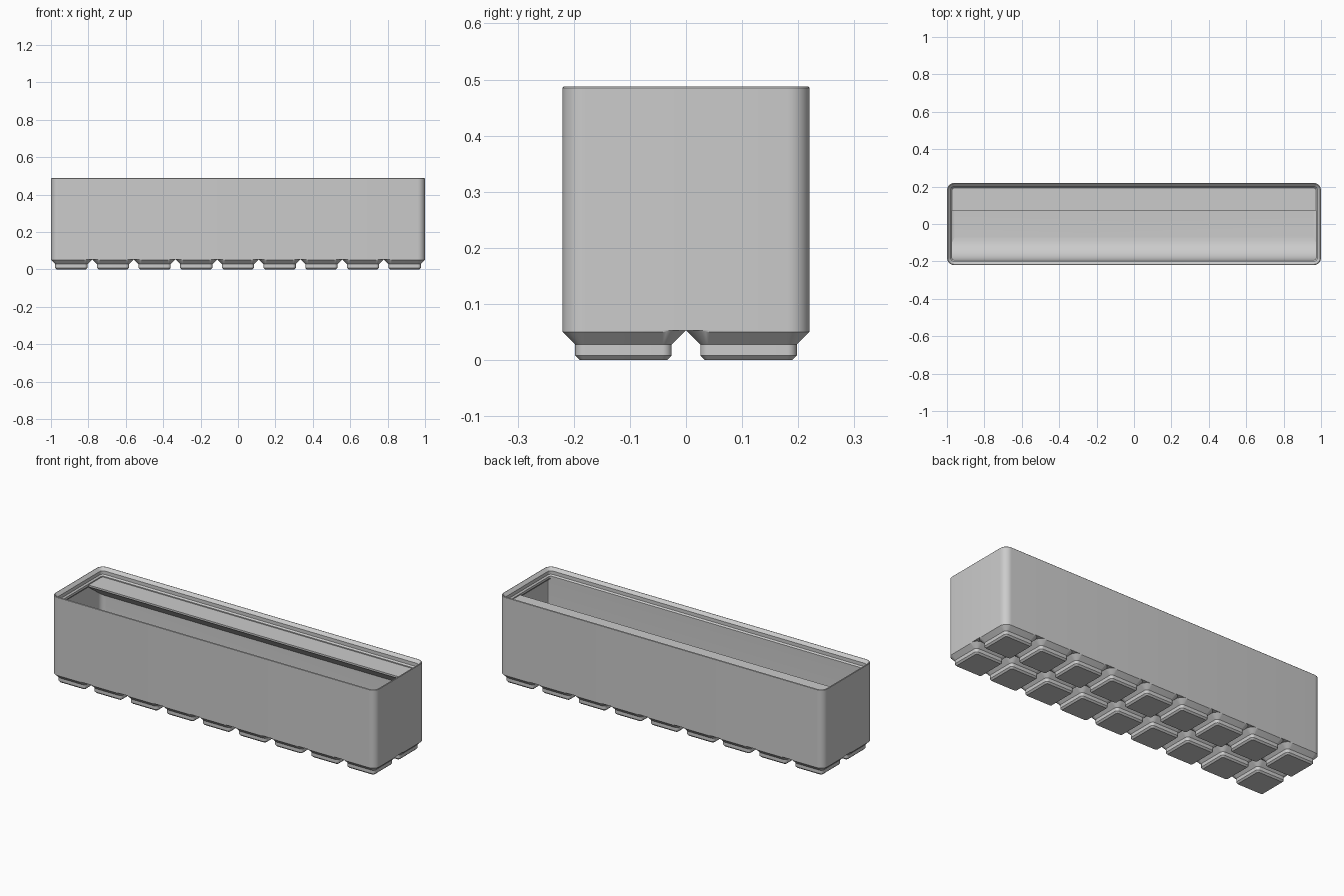
import bpy, bmesh, math
from mathutils import Vector

cube = bpy.data.objects.get("Cube")
if cube:
    bpy.data.objects.remove(cube, do_unlink=True)

HX, HY, R = 1.0, 0.2202, 0.0398     # half length, half depth, corner radius
PITCH = 0.2228
BASE, FLOOR, WALL, LIP = 0.053, 0.0743, 0.0101, 0.0276

grey = bpy.data.materials.new("plain grey")
grey.use_nodes = True
grey.diffuse_color = (0.6, 0.6, 0.6, 1)
grey.node_tree.nodes["Principled BSDF"].inputs["Base Color"].default_value = (0.6, 0.6, 0.6, 1)


def rounded_rect(hx, hy, r, z, steps=8):
    pts = []
    for k, (sx, sy) in enumerate([(1, 1), (-1, 1), (-1, -1), (1, -1)]):
        for i in range(steps + 1):
            a = math.pi / 2 * (k + i / steps)
            pts.append(Vector((sx * (hx - r) + r * math.cos(a),
                               sy * (hy - r) + r * math.sin(a), z)))
    return pts


def loft(bm, rings):
    """Skin stacked rings and cap both ends."""
    loops = [[bm.verts.new(p) for p in ring] for ring in rings]
    n = len(loops[0])
    for a, b in zip(loops, loops[1:]):
        for i in range(n):
            j = (i + 1) % n
            bm.faces.new((a[i], a[j], b[j], b[i]))
    bm.faces.new(loops[0][::-1])
    bm.faces.new(loops[-1])


def finish(name, bm):
    bmesh.ops.recalc_face_normals(bm, faces=bm.faces)
    mesh = bpy.data.meshes.new(name)
    bm.to_mesh(mesh)
    bm.free()
    mesh.materials.append(grey)
    obj = bpy.data.objects.new(name, mesh)
    bpy.context.collection.objects.link(obj)
    bpy.ops.object.select_all(action='DESELECT')
    obj.select_set(True)
    bpy.context.view_layer.objects.active = obj
    bpy.ops.object.shade_smooth_by_angle(angle=math.radians(30))
    return obj


def extrude_x(name, profile, half):
    bm = bmesh.new()
    loft(bm, [[Vector((x, y, z)) for y, z in profile] for x in (-half, half)])
    return finish(name, bm)


# Bin shell: up the outside, over the stacking lip, down the inside (inset, z)
shell = [(0, BASE), (0, 0.485), (0.002, 0.4872), (0.0045, 0.4875),
         (0.0202, 0.472), (0.0202, 0.453), (LIP, 0.4456), (LIP, 0.4329),
         (WALL, 0.4154), (WALL, FLOOR + 0.03)]
for i in range(1, 7):
    a = math.pi / 2 * i / 6
    shell.append((WALL + 0.03 * (1 - math.cos(a)), FLOOR + 0.03 * (1 - math.sin(a))))
bm = bmesh.new()
loft(bm, [rounded_rect(HX - d, HY - d, max(R - d, 0.003), z) for d, z in shell])
finish("bin_shell", bm)


# Feet: stepped blocks whose flares meet between neighbours
def keep_inside(p):
    """Hold a point within the outer wall outline."""
    q = Vector((max(R - HX, min(HX - R, p.x)), max(R - HY, min(HY - R, p.y)), p.z))
    d = p - q
    return q + d * (R / d.length) if d.length > R else p


steps = [(0.0775, 0, 0.0085), (0.086, 0.0085, 0.017), (0.086, 0.0276, 0.017),
         (0.1088, 0.0504, R), (PITCH / 2, BASE, R + 0.0026)]
for row, side in (("front", -0.5), ("back", 0.5)):
    for col in range(9):
        centre = Vector(((col - 4) * PITCH, side * PITCH, 0))
        bm = bmesh.new()
        loft(bm, [[keep_inside(p + centre) for p in rounded_rect(h, h, r, z)]
                  for h, z, r in steps])
        finish(f"{row}_foot_{col + 1}", bm)

# Label shelf along the back wall, with a sloped underside
back, edge, top = 0.2105, 0.072, 0.44
drop = (back - edge) * math.tan(math.radians(36))
extrude_x("label_shelf", [(back, top), (edge, top), (edge, top - 0.01),
                          (back, top - 0.01 - drop)], 0.985)

# Curved scoop along the front wall
rad, face = 0.12, LIP - HY
scoop = [(-back, FLOOR - 0.004), (-back, 0.434), (face, 0.434)]
for i in range(13):
    a = math.pi / 2 * i / 12
    scoop.append((face + rad * (1 - math.cos(a)), FLOOR + rad * (1 - math.sin(a))))
scoop.append((face + rad, FLOOR - 0.004))
extrude_x("front_scoop", scoop, 0.985)
